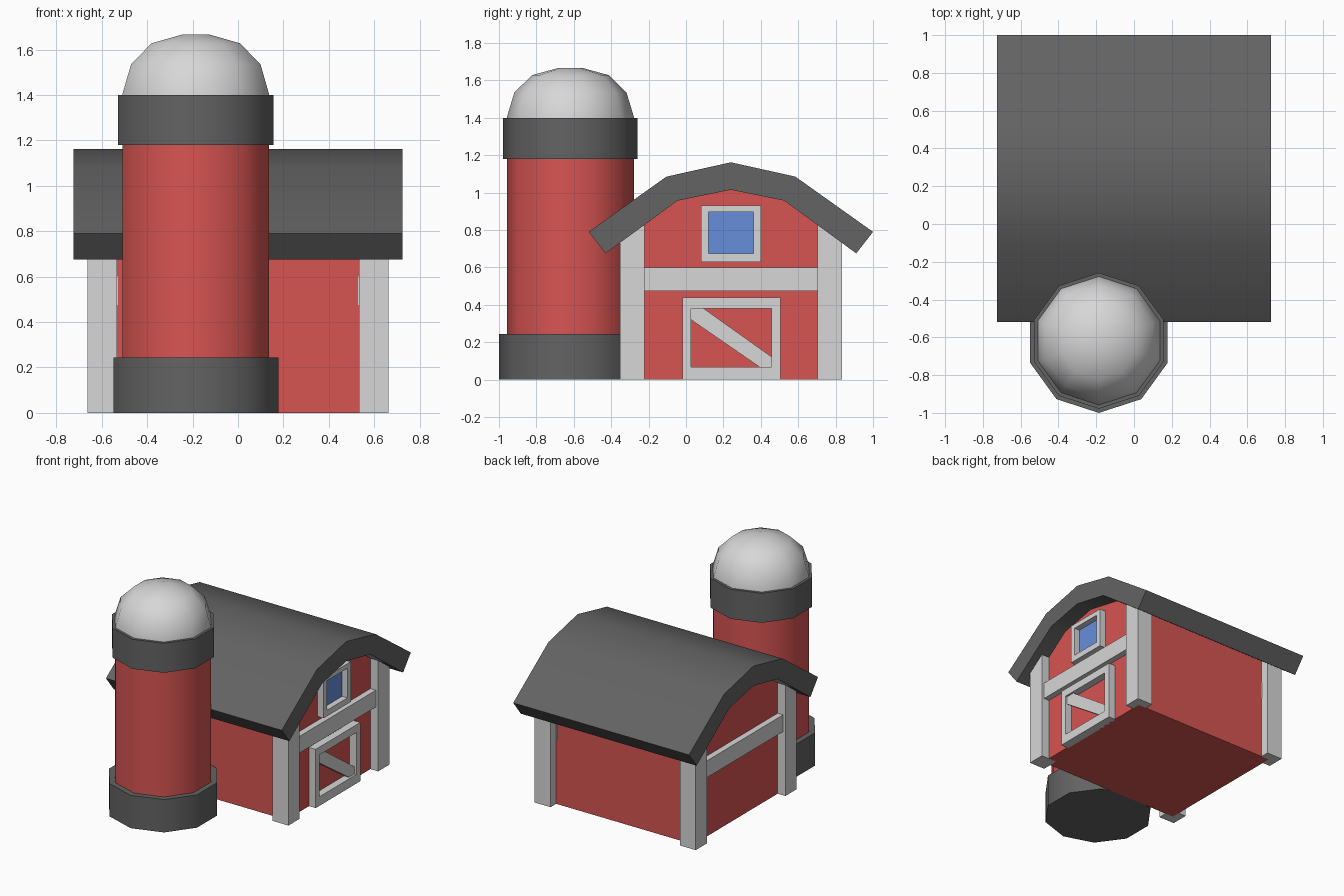
import bpy, bmesh, math
from mathutils import Vector

if "Cube" in bpy.data.objects:
    bpy.data.objects.remove(bpy.data.objects["Cube"])


def material(name, rgb):
    m = bpy.data.materials.new(name)
    m.diffuse_color = (*rgb, 1)
    m.use_nodes = True
    m.node_tree.nodes["Principled BSDF"].inputs["Base Color"].default_value = m.diffuse_color
    return m


RED = material("barn red", (0.68, 0.09, 0.085))
DARK = material("dark grey", (0.125, 0.125, 0.125))
PALE = material("pale grey", (0.68, 0.68, 0.68))
BLUE = material("window blue", (0.135, 0.27, 0.70))
MID = 0.24            # y of the barn's centre line
SX, SY = -0.186, -0.618  # silo axis


def finish(name, bm, mat, smooth=None):
    bmesh.ops.recalc_face_normals(bm, faces=bm.faces[:])
    me = bpy.data.meshes.new(name)
    bm.to_mesh(me)
    bm.free()
    me.materials.append(mat)
    ob = bpy.data.objects.new(name, me)
    bpy.context.collection.objects.link(ob)
    if smooth:
        bpy.ops.object.select_all(action='DESELECT')
        ob.select_set(True)
        bpy.context.view_layer.objects.active = ob
        bpy.ops.object.shade_smooth_by_angle(angle=math.radians(smooth))
    return ob


def prism(name, pts, x0, x1, mat, smooth=None):
    """Extrude a (y, z) outline along x."""
    bm = bmesh.new()
    f = bm.faces.new([bm.verts.new((x0, y, z)) for y, z in pts])
    r = bmesh.ops.extrude_face_region(bm, geom=[f])
    vs = [v for v in r["geom"] if isinstance(v, bmesh.types.BMVert)]
    bmesh.ops.translate(bm, verts=vs, vec=Vector((x1 - x0, 0, 0)))
    return finish(name, bm, mat, smooth)


def box(name, x0, x1, y0, y1, z0, z1, mat):
    return prism(name, [(y0, z0), (y1, z0), (y1, z1), (y0, z1)], x0, x1, mat)


def turned(name, rings, mat, smooth=45, n=10):
    """Ten-sided solid from (radius, z) rings around the silo axis."""
    bm = bmesh.new()
    loops = []
    for r, z in rings:
        loops.append([bm.verts.new((SX + r * math.sin(2 * math.pi * i / n),
                                    SY + r * math.cos(2 * math.pi * i / n), z))
                      for i in range(n)])
    for a, b in zip(loops, loops[1:]):
        for i in range(n):
            j = (i + 1) % n
            bm.faces.new((a[i], a[j], b[j], b[i]))
    bm.faces.new(loops[0])
    bm.faces.new(loops[-1])
    return finish(name, bm, mat, smooth)


def frame(name, y0, y1, z0, z1, iy0, iy1, iz0, iz1, x0, x1, mat):
    """Rectangular frame with a hole, made as one mesh."""
    bm = bmesh.new()
    rects = [[(y0, z0), (y1, z0), (y1, z1), (y0, z1)],
             [(iy0, iz0), (iy1, iz0), (iy1, iz1), (iy0, iz1)]]
    out0, in0, out1, in1 = [[bm.verts.new((x, y, z)) for y, z in r]
                            for x in (x0, x1) for r in rects]
    for a, b in ((out0, in0), (out1, in1), (out0, out1), (in0, in1)):
        for i in range(4):
            j = (i + 1) % 4
            bm.faces.new((a[i], a[j], b[j], b[i]))
    return finish(name, bm, mat)


def mirrored(half, peak):
    """Outline mirrored about the barn's centre line, left to right."""
    return ([(MID - d, z) for d, z in half] + [(MID, peak)]
            + [(MID + d, z) for d, z in reversed(half)])


# Barn walls with gable ends
prism("barn_walls", mirrored([(0.528, 0), (0.528, 0.86), (0.31, 1.02)], 1.08),
      -0.60, 0.60, RED)

# Thick curved roof
outer = mirrored([(0.76, 0.79), (0.345, 1.085)], 1.162)
inner = mirrored([(0.67, 0.675), (0.285, 0.957)], 1.015)
prism("roof", outer + inner[::-1], -0.725, 0.725, DARK, 30)

# Corner posts and gable beams
for sx in (-1, 1):
    side = "right" if sx > 0 else "left"
    for sy in (-1, 1):
        ya, yb = sorted((MID + sy * 0.463, MID + sy * 0.594))
        box(f"{side}_{'back' if sy > 0 else 'front'}_post",
            *sorted((sx * 0.533, sx * 0.664)), ya, yb, 0, 0.85, PALE)
    box(f"{side}_beam", *sorted((sx * 0.528, sx * 0.645)),
        MID - 0.532, MID + 0.532, 0.475, 0.60, PALE)

# Window
frame("window_frame", 0.08, 0.40, 0.63, 0.93, 0.12, 0.362, 0.675, 0.895,
      0.59, 0.65, PALE)
box("window_pane", 0.598, 0.606, 0.11, 0.37, 0.665, 0.905, BLUE)

# Door with diagonal brace
frame("door_frame", -0.02, 0.505, 0, 0.438, 0.027, 0.458, 0.068, 0.38,
      0.59, 0.655, PALE)
prism("door_brace", [(0.02, 0.385), (0.02, 0.325), (0.40, 0.063),
                     (0.463, 0.063), (0.463, 0.118), (0.088, 0.385)],
      0.59, 0.64, PALE)

# Silo
turned("silo_base", [(0.382, 0), (0.382, 0.245)], DARK)
turned("silo_body", [(0.34, 0.2), (0.34, 1.2)], RED)
turned("silo_collar", [(0.36, 1.18), (0.36, 1.40)], DARK)
turned("silo_dome", [(0.34, 1.39), (0.34, 1.402), (0.30, 1.535), (0.205, 1.628),
                     (0.065, 1.666)], PALE)
